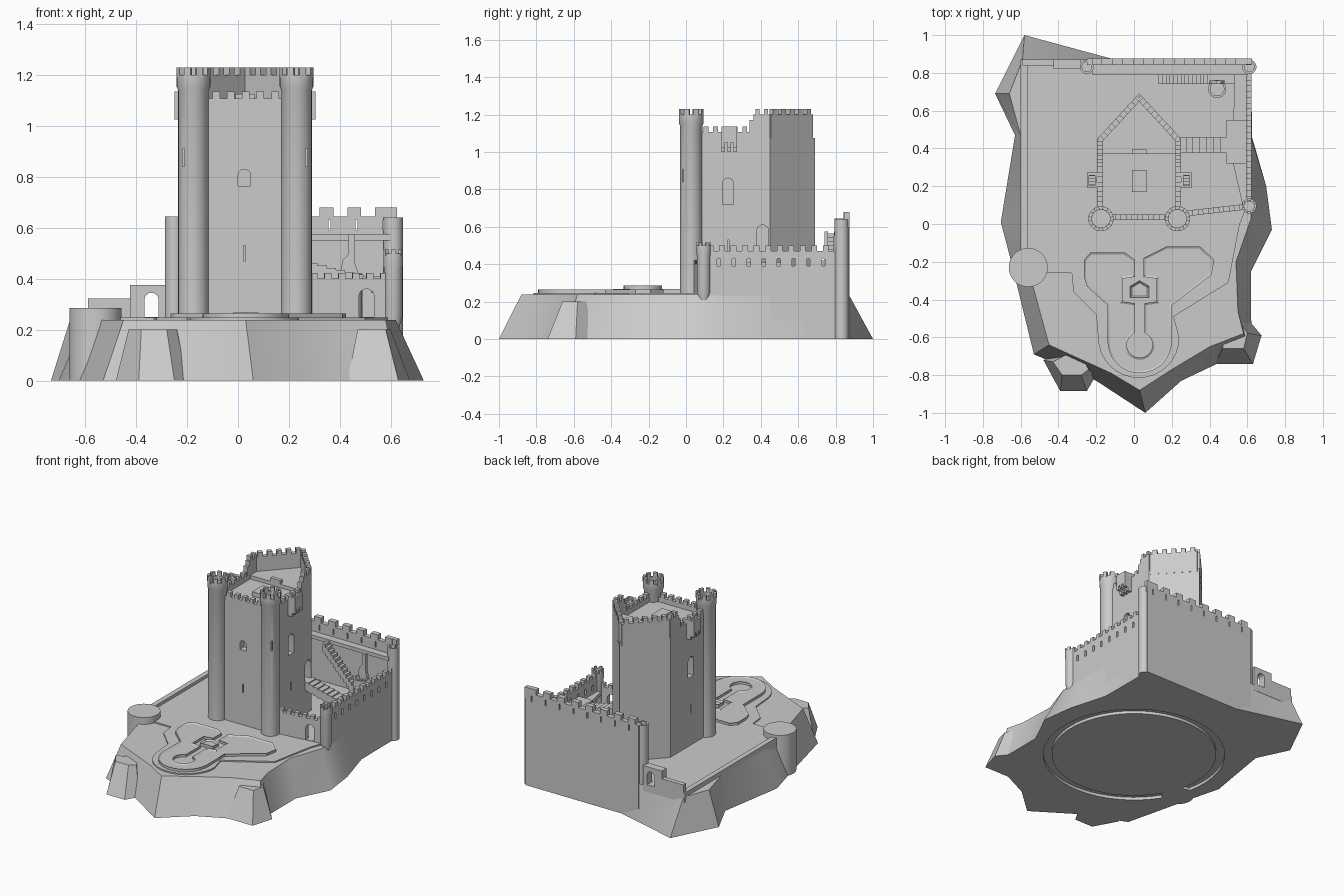
import bpy, bmesh
from math import pi, sin, cos, radians
from mathutils import Vector, Matrix

if "Cube" in bpy.data.objects:
    bpy.data.objects.remove(bpy.data.objects["Cube"])

stone = bpy.data.materials.new("grey stone")
stone.use_nodes = True
stone.diffuse_color = (0.6, 0.6, 0.6, 1)
stone.node_tree.nodes["Principled BSDF"].inputs["Base Color"].default_value = (0.6, 0.6, 0.6, 1)
parts = []


def finish(name, bm):
    bmesh.ops.recalc_face_normals(bm, faces=bm.faces)
    mesh = bpy.data.meshes.new(name)
    bm.to_mesh(mesh)
    bm.free()
    mesh.materials.append(stone)
    ob = bpy.data.objects.new(name, mesh)
    bpy.context.collection.objects.link(ob)
    parts.append(ob)
    return ob


def loft(name, bottom, top, z0, z1):
    bm = bmesh.new()
    a = [bm.verts.new((x, y, z0)) for x, y in bottom]
    b = [bm.verts.new((x, y, z1)) for x, y in top]
    bm.faces.new(a)
    bm.faces.new(b)
    for i in range(len(a)):
        j = (i + 1) % len(a)
        bm.faces.new((a[i], a[j], b[j], b[i]))
    return finish(name, bm)


def prism(name, pts, z0, z1):
    return loft(name, pts, pts, z0, z1)


def box(name, x0, x1, y0, y1, z0, z1):
    return prism(name, [(x0, y0), (x1, y0), (x1, y1), (x0, y1)], z0, z1)


def extrude(name, pts, vec):
    bm = bmesh.new()
    face = bm.faces.new([bm.verts.new(p) for p in pts])
    new = bmesh.ops.extrude_face_region(bm, geom=[face])["geom"]
    bmesh.ops.translate(bm, vec=vec, verts=[v for v in new if isinstance(v, bmesh.types.BMVert)])
    if not any(len(e.link_faces) == 1 for e in bm.edges):
        return finish(name, bm)
    bm.faces.new([v for v in bm.verts if any(len(e.link_faces) == 1 for e in v.link_edges)])
    return finish(name, bm)


def wall(name, p, q, thick, z0, z1, n=0, rise=0.03):
    """Straight wall from p to q with n merlons cut into its profile."""
    p, q = Vector((*p, 0)), Vector((*q, 0))
    d = q - p
    side = Vector((-d.y, d.x, 0)).normalized() * thick
    outline = [(0, z0), (0, z1)]
    for i in range(n):
        a, b = (i + 0.25) / n, (i + 0.75) / n
        outline += [(a, z1), (a, z1 + rise), (b, z1 + rise), (b, z1)]
    outline += [(1, z1), (1, z0)]
    return extrude(name, [p + d * s - side / 2 + Vector((0, 0, z)) for s, z in outline], side)


def arch(x, y, z0, z1, w, depth, along_x):
    """Round-headed cutter centred on x, y."""
    r = w / 2
    prof = [(-r, z0), (r, z0)] + [(r * cos(a * pi / 8), z1 - r + r * sin(a * pi / 8)) for a in range(9)]
    if along_x:
        return extrude("cutter", [(x - depth / 2, y + u, z) for u, z in prof], (depth, 0, 0))
    return extrude("cutter", [(x + u, y - depth / 2, z) for u, z in prof], (0, depth, 0))


def cut(ob, cutters):
    for c in cutters:
        mod = ob.modifiers.new("cut", 'BOOLEAN')
        mod.operation, mod.solver, mod.object = 'DIFFERENCE', 'EXACT', c
    bpy.context.view_layer.update()
    mesh = bpy.data.meshes.new_from_object(ob.evaluated_get(bpy.context.evaluated_depsgraph_get()))
    ob.modifiers.clear()
    ob.data = mesh
    for c in cutters:
        parts.remove(c)
        bpy.data.objects.remove(c)


def lathe(name, x, y, profile, seg=32):
    """Closed solid of revolution; the profile starts and ends on the axis."""
    bm = bmesh.new()
    vs = [bm.verts.new((r, 0, z)) for r, z in profile]
    es = [bm.edges.new(e) for e in zip(vs, vs[1:])]
    bmesh.ops.spin(bm, geom=vs + es, axis=(0, 0, 1), cent=(0, 0, 0), angle=2 * pi, steps=seg)
    bmesh.ops.remove_doubles(bm, verts=bm.verts, dist=0.0002)
    bmesh.ops.translate(bm, vec=(x, y, 0), verts=bm.verts)
    return finish(name, bm)


def round_tower(name, x, y, r, z0, z1, foot=None, collar=1.0, lip=0.012):
    R = r * collar
    low = [(0, foot), (r * 0.35, foot)] if foot is not None else [(0, z0)]
    prof = low + [(r, z0), (r, z1 - 0.06), (R, z1 - 0.045), (R, z1), (R - lip, z1), (R - lip, z1 - 0.03), (0, z1 - 0.03)]
    return lathe(name, x, y, prof)


def tower_merlons(name, x, y, r, z0, z1, n, thick):
    bm = bmesh.new()
    for i in range(n):
        m = Matrix.Translation((x, y, (z0 + z1) / 2)) @ Matrix.Rotation(2 * pi * (i + 0.5) / n, 4, 'Z')
        m = m @ Matrix.Translation((r - thick / 2, 0, 0)) @ Matrix.Diagonal((thick, r * 0.42, z1 - z0, 1))
        bmesh.ops.create_cube(bm, size=1, matrix=m)
    return finish(name, bm)


def rimmed(name, pts, z0, z1, rim, sink):
    """Raised slab whose top is sunk inside a thin rim."""
    ob = prism(name, pts, z0, z1)
    bm = bmesh.new()
    bm.from_mesh(ob.data)
    bm.normal_update()
    top = [f for f in bm.faces if f.normal.z > 0.9]
    bmesh.ops.inset_region(bm, faces=top, thickness=rim, use_even_offset=True)
    bmesh.ops.translate(bm, vec=(0, 0, -sink), verts=top[0].verts)
    bm.to_mesh(ob.data)
    bm.free()


def arc(x, y, r, a0, a1, n):
    return [(x + r * cos(radians(a0 + (a1 - a0) * i / n)), y + r * sin(radians(a0 + (a1 - a0) * i / n))) for i in range(n + 1)]


# Rock base with a ring groove underneath
foot = [(-.58, 1), (-.735, .69), (-.63, .47), (-.705, .01), (-.65, -.2), (-.53, -.69), (-.2, -.83), (.06, -1), (.25, -.83),
        (.44, -.74), (.63, -.66), (.62, -.5), (.62, -.25), (.73, -.03), (.7, .2), (.625, .46), (.62, .87), (-.1, .87)]
brow = [(-.59, .87), (-.66, .69), (-.6, .47), (-.6, 0), (-.57, -.2), (-.45, -.64), (-.12, -.79), (.03, -.88), (.2, -.77),
        (.4, -.65), (.58, -.58), (.55, -.46), (.54, -.2), (.62, .03), (.62, .2), (.62, .46), (.62, .87), (-.24, .87)]
rock = loft("rock_base", foot, brow, 0, 0.238)
groove = lathe("cutter", 0, 0, [(.53, -.02), (.585, -.02), (.585, .02), (.53, .02), (.53, -.02)], 64)
cut(rock, [groove])
loft("left_boulder", [(-.48, -.72), (-.39, -.885), (-.25, -.885), (-.2, -.8), (-.3, -.65)],
     [(-.43, -.73), (-.38, -.8), (-.28, -.8), (-.24, -.77), (-.3, -.66)], 0, 0.2)
loft("right_boulder", [(.43, -.74), (.63, -.74), (.675, -.59), (.6, -.5), (.45, -.6)],
     [(.47, -.66), (.58, -.66), (.6, -.58), (.57, -.53), (.47, -.6)], 0, 0.2)

# Terrace and front garden bastion with a sunken key-shaped path
prism("terrace", [(-.59, .85), (-.59, -.13), (-.55, -.26), (-.33, -.26), (-.32, -.36), (-.2, -.48)]
      + arc(.025, -.6, .215, 180, 360, 16) + [(.21, -.49), (.5, -.31), (.56, 0), (.6, .1), (.6, .85)], 0.2, 0.247)
rimmed("bastion", [(-.265, -.19), (-.265, -.28), (-.25, -.33), (-.14, -.43)] + arc(.03, -.62, .17, 180, 360, 18)
       + [(.2, -.43), (.41, -.27), (.425, -.19), (.35, -.12), (.17, -.12), (.05, -.18), (.05, -.28), (.12, -.29), (.12, -.41), (.055, -.42)]
       + arc(.03, -.64, .068, 68, -248, 18) + [(.005, -.42), (-.06, -.41), (-.06, -.29), (.005, -.28), (.005, -.19), (-.05, -.15), (-.23, -.15)],
       0.24, 0.264, 0.011, 0.007)
rimmed("garden_lodge", [(-.02, -.39), (.08, -.39), (.08, -.33), (.03, -.3), (-.02, -.33)], 0.24, 0.268, 0.01, 0.01)
lathe("round_platform", -.56, -.23, [(0, 0), (.103, 0), (.103, .285), (0, .285)], 40)
box("left_parapet", -.6, -.565, -.15, .87, .2, .268)

# Keep: solid pentagon with recessed openings
L, R, F, B = -.195, .25, .02, .45
keep = prism("keep", [(L, F), (R, F), (R, B), (.0275, .69), (L, B)], 0.24, 1.075)
openings = [arch(.025, F, .765, .83, .05, .09, False), box("cutter", .021, .029, 0, .06, .47, .53),
            arch(R, .41, .47, .61, .062, .09, True)]
for x in (L, R):
    openings += [arch(x, .225, .72, .86, .06, .09, True), box("cutter", x - .04, x + .04, .221, .229, .47, .53)]
cut(keep, openings)
T = .03
box("prow_roof", L + .01, R - .01, .37, B, 1.0, 1.1)
prism("prow_roof_point", [(L + .01, B), (R - .01, B), (.0275, .67)], 1.0, 1.1)
box("roof_hatch", -.01, .065, .17, .285, 1.05, 1.105)
box("roof_step", -.01, .065, .37, .395, 1.05, 1.125)
wall("keep_front_parapet", (-.115, F + T / 2), (.175, F + T / 2), T, 1.05, 1.108, 5, .028)
for side, x, out in (("right", R, 1), ("left", L, -1)):
    xi = x - out * T / 2
    wall(side + "_side_parapet", (xi, .08), (xi, .34), T, 1.05, 1.108, 5, .028)
    box(side + "_parapet_step", xi - T / 2, xi + T / 2, .34, .37, 1.05, 1.17)
    wall(side + "_prow_side", (xi, .36), (xi, B), T, 1.05, 1.2, 2)
    wall(side + "_prow_wall", (xi, B - .005), (.0275, .67), T, 1.05, 1.2, 5)
    # Projecting box on corbels
    a, b = sorted((x, x + out * .055))
    bay = box(side + "_hanging_bay", a, b, .19, .272, 1.05, 1.135)
    cut(bay, [box("cutter", a + .012, b - .012, .205, .257, 1.0, 1.2)])
    for i in range(3):
        y = .19 + i * .032
        box(side + "_upper_corbel", a, b, y, y + .018, 1.025, 1.05)
        m = x + out * .03
        box(side + "_lower_corbel", min(x, m), max(x, m), y, y + .018, 1.0, 1.025)

# Keep corner towers
for side, x, out in (("left", -.175, -1), ("right", .23, 1)):
    t = round_tower(side + "_keep_tower", x, .028, .06, .24, 1.2, collar=1.1, lip=.018)
    cut(t, [box("cutter", x + out * .04 - .004, x + out * .04 + .004, -.06, .028, .84, .91)])
    tower_merlons(side + "_tower_merlons", x, .028, .066, 1.19, 1.23, 8, .018)

# Curtain walls
back = wall("back_wall", (-.25, .858), (.62, .858), .034, 0.0, .645, 8, .035)
cut(back, [box("cutter", -.18 + i * .107, -.172 + i * .107, .8, .9, .59, .63) for i in range(8)])
east = wall("right_wall", (.608, .1), (.608, .84), .03, 0.0, .47, 12)
cut(east, [arch(.608, .175 + i * .08, .39, .432, .018, .1, True) for i in range(8)])
gate_wall = wall("front_curtain", (.27, .055), (.6, .092), .03, .24, .4, 6, .022)
cut(gate_wall, [arch(.505, .08, .25, .36, .06, .12, False)])
round_tower("back_right_tower", .61, .832, .038, 0, .64)
round_tower("back_left_tower", -.25, .832, .037, .2, .645)
round_tower("front_right_tower", .61, .095, .036, .25, .5, foot=.17, collar=1.08)
tower_merlons("front_right_merlons", .61, .095, .039, .49, .515, 6, .012)
box("back_merlon", .585, .625, .845, .875, .6, .68)

# Back-left gate and low wall
gate = box("postern_gate", -.425, -.28, .82, .872, .2, .375)
cut(gate, [arch(-.34, .845, .25, .345, .056, .2, False)])
box("low_back_wall", -.59, -.42, .84, .872, .2, .322)

# Wall walks, platform and stairs
box("back_walk", -.22, .6, .79, .845, .55, .575)
prism("right_walk", [(.575, .1), (.6, .1), (.6, .8), (.53, .8), (.525, .32)], .345, .37)
box("landing", .49, .6, .32, .55, .24, .41)
for i in range(7):
    x = .24 + i * .036
    z = .47 - i * .009
    box("bridge_step", x, x + .037, .375, .46, z - .06, z)
for i in range(14):
    x = .13 + i * .02
    z = .565 - i * .021
    box("yard_step", x, x + .021, .74, .792, max(.24, z - .06), z)
box("yard_landing", .41, .53, .74, .792, .24, .29)
round_tower("ruined_turret", .44, .715, .048, .24, .42)
extrude("turret_ruin", [(.4, .74, .4), (.48, .74, .4), (.46, .74, .46), (.46, .74, .575), (.435, .74, .575), (.435, .74, .5), (.41, .74, .47)],
        (0, .02, 0))

# Smooth curved walls, keep edges crisp
bpy.ops.object.select_all(action='DESELECT')
for ob in parts:
    ob.select_set(True)
bpy.context.view_layer.objects.active = rock
bpy.ops.object.shade_smooth_by_angle(angle=radians(30))
